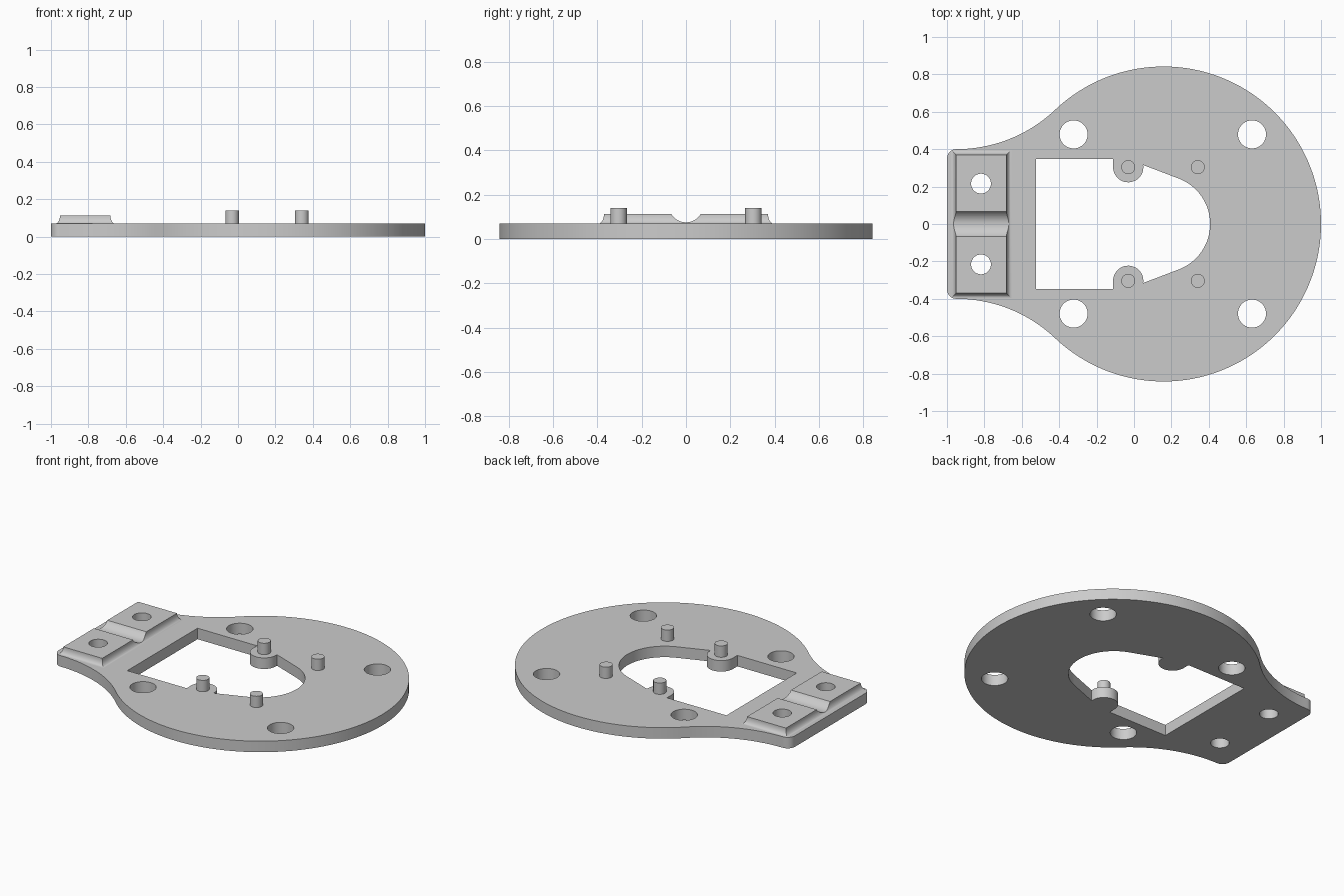
import bpy, bmesh
from math import sin, cos, radians, pi, atan2, degrees

cube = bpy.data.objects.get("Cube")
if cube:
    bpy.data.objects.remove(cube, do_unlink=True)

grey = bpy.data.materials.new("plain grey")
grey.use_nodes = True
grey.diffuse_color = (0.6, 0.6, 0.6, 1)
grey.node_tree.nodes["Principled BSDF"].inputs["Base Color"].default_value = (0.6, 0.6, 0.6, 1)

TOP = 0.069          # plate thickness
PAD_TOP = 0.112      # clamp pad height


def arc(cx, cy, r, a0, a1, n):
    angles = [radians(a0 + (a1 - a0) * i / n) for i in range(n + 1)]
    return [(cx + r * cos(a), cy + r * sin(a)) for a in angles]


def mirrored(half):
    """Close a half outline by reflecting it across the x axis."""
    return half + [(x, -y) for x, y in reversed(half) if abs(y) > 1e-5]


def loft(name, layers):
    """Solid through stacked loops, each layer being (points, z)."""
    bm = bmesh.new()
    rings = [[bm.verts.new((x, y, z)) for x, y in pts] for pts, z in layers]
    bm.faces.new(rings[0])
    bm.faces.new(rings[-1])
    for low, high in zip(rings, rings[1:]):
        for i in range(len(low)):
            j = (i + 1) % len(low)
            bm.faces.new((low[i], low[j], high[j], high[i]))
    bmesh.ops.recalc_face_normals(bm, faces=bm.faces)
    mesh = bpy.data.meshes.new(name)
    bm.to_mesh(mesh)
    bm.free()
    mesh.materials.append(grey)
    obj = bpy.data.objects.new(name, mesh)
    bpy.context.collection.objects.link(obj)
    return obj


def prism(name, pts, z0, z1):
    return loft(name, [(pts, z0), (pts, z1)])


def circle(x, y, r, n=48):
    return arc(x, y, r, 0, 360, n)[:-1]


def activate(obj):
    bpy.ops.object.select_all(action="DESELECT")
    obj.select_set(True)
    bpy.context.view_layer.objects.active = obj


def cut(obj, cutter, operation="DIFFERENCE"):
    activate(obj)
    mod = obj.modifiers.new("cut", "BOOLEAN")
    mod.operation = operation
    mod.solver = "EXACT"
    mod.object = cutter
    bpy.ops.object.modifier_apply(modifier=mod.name)
    bpy.data.objects.remove(cutter, do_unlink=True)


def smooth(obj):
    activate(obj)
    bpy.ops.object.shade_smooth_by_angle(angle=radians(25))


# Plate outline: large disc blending by concave arcs into a narrow neck
DISC_X, DISC_R = 0.158, 0.842
NECK_X, NECK_Y, BLEND_R = -0.95, 0.4, 0.768
join = degrees(atan2(NECK_Y + BLEND_R, NECK_X - DISC_X))
outline = mirrored(
    arc(DISC_X, 0, DISC_R, 0, join, 64)
    + arc(NECK_X, NECK_Y + BLEND_R, BLEND_R, join - 180, -90, 20)[1:]
    + arc(NECK_X, NECK_Y - 0.05, 0.05, 90, 180, 10)[1:])
plate = prism("base_plate", outline, 0, TOP)

# Window: square at one end, round at the other, with two pin bosses left in
PIN_X, PIN_Y, BOSS_R = -0.031, 0.304, 0.081
window = mirrored(
    [(-0.524, 0.348), (PIN_X - BOSS_R, 0.348)]
    + arc(PIN_X, PIN_Y, BOSS_R, 180, 368, 30)
    + arc(0.147, 0, 0.26, 68.5, 0, 24))
cut(plate, prism("window_cutter", window, -0.1, 0.3))

# Mounting holes
for x in (-0.323, 0.631):
    for y in (-0.479, 0.479):
        cut(plate, prism("hole_cutter", circle(x, y, 0.075), -0.1, 0.3))

# Clamp pad with concave flared skirt, trimmed to the plate outline
X0, X1, HALF_Y, FLARE = -0.952, -0.682, 0.37, 0.026


def pad_ring(grow):
    return [(X0 - grow, -HALF_Y - grow), (X1 + grow, -HALF_Y - grow),
            (X1 + grow, HALF_Y + grow), (X0 - grow, HALF_Y + grow)]


layers = [(pad_ring(FLARE), TOP - 0.01)]
for i in range(9):
    a = pi / 2 * i / 8
    layers.append((pad_ring(FLARE * (1 - sin(a))),
                   TOP + (PAD_TOP - TOP) * (1 - cos(a))))
pad = loft("clamp_pad", layers)
cut(pad, prism("outline_trim", outline, -0.1, 0.3), "INTERSECT")

# Cable groove across the pad
groove = prism("groove_cutter", circle(0, 0, 0.077, 64), -0.3, 0.3)
groove.rotation_euler = (0, pi / 2, 0)
groove.location = (-0.82, 0, 0.152)
bpy.context.view_layer.update()
cut(pad, groove)

# Clamp screw holes through pad and plate
for y in (-0.216, 0.216):
    for part in (pad, plate):
        cut(part, prism("screw_cutter", circle(-0.818, y, 0.053), -0.1, 0.3))

# Locating pins
for x, end in ((PIN_X, "inner"), (0.341, "outer")):
    for y, side in ((-PIN_Y, "right"), (PIN_Y, "left")):
        smooth(prism(f"{end}_pin_{side}", circle(x, y, 0.037, 32), TOP - 0.02, 0.14))

smooth(plate)
smooth(pad)
